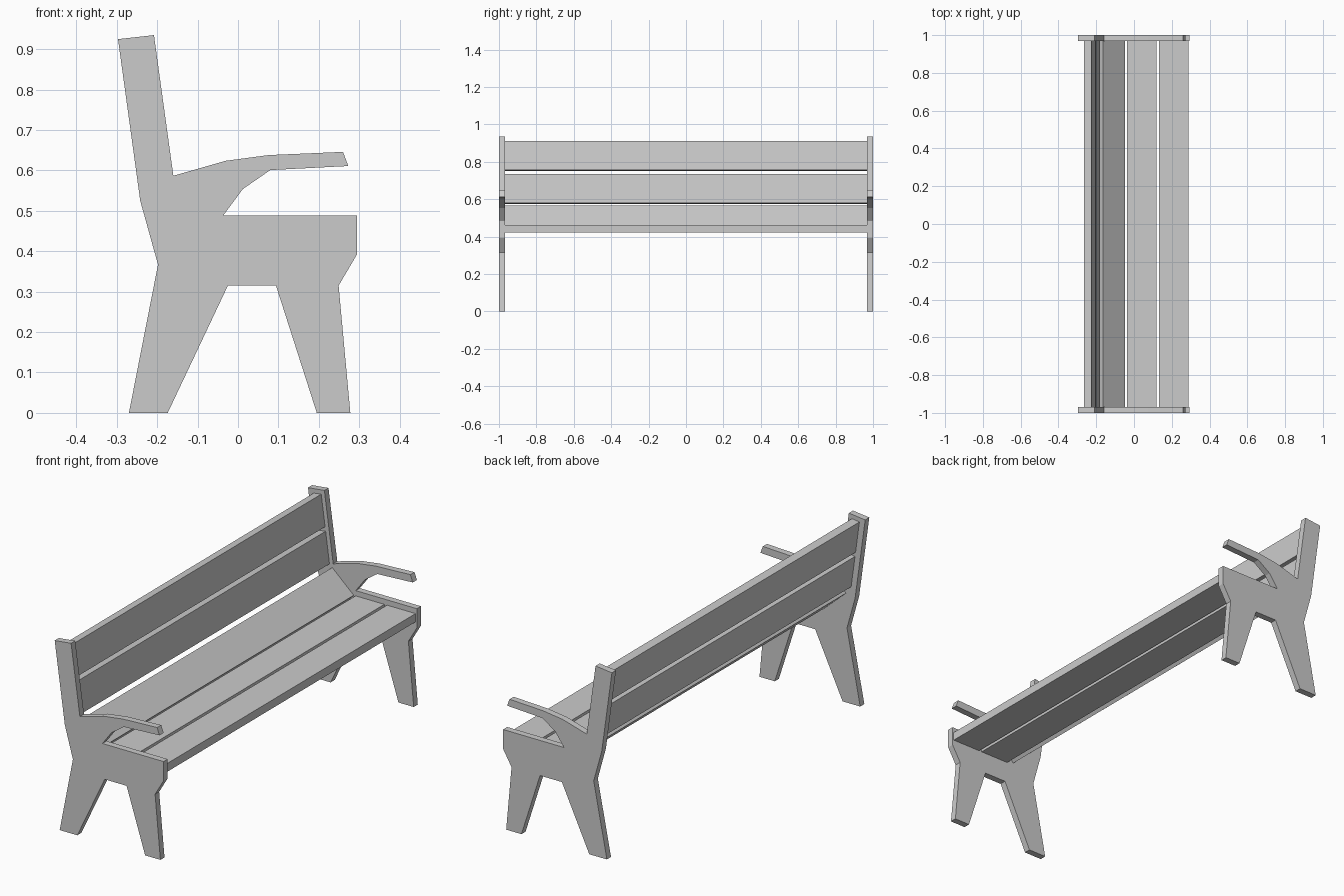
import bpy
from mathutils import Vector

if "Cube" in bpy.data.objects:
    bpy.data.objects.remove(bpy.data.objects["Cube"])


def prism(name, profile, y0, y1):
    """Extrude a closed (x, z) profile along y."""
    n = len(profile)
    verts = [(x, y, z) for y in (y0, y1) for x, z in profile]
    faces = [tuple(range(n)), tuple(reversed(range(n, 2 * n)))]
    faces += [(i, i + n, (i + 1) % n + n, (i + 1) % n) for i in range(n)]
    mesh = bpy.data.meshes.new(name)
    mesh.from_pydata(verts, [], faces)
    obj = bpy.data.objects.new(name, mesh)
    bpy.context.collection.objects.link(obj)
    return obj


def slat(name, start, end, thickness=0.041):
    """Board whose visible face runs from start to end; thickness goes to the right of travel."""
    a, b = Vector(start), Vector(end)
    d = (b - a).normalized()
    off = Vector((d.y, -d.x)) * thickness
    prism(name, [a, a + off, b + off, b], -0.97, 0.97)


# End panels: legs, armrest and back post in one outline (counter-clockwise)
panel = [
    (-0.174, 0), (-0.025, 0.315), (0.094, 0.315), (0.195, 0), (0.278, 0),
    (0.249, 0.315), (0.295, 0.393), (0.295, 0.488), (-0.037, 0.488),
    (0.012, 0.554), (0.08, 0.601), (0.273, 0.611), (0.26, 0.646),
    (0.075, 0.638), (-0.03, 0.624), (-0.16, 0.587), (-0.208, 0.935),
    (-0.297, 0.925), (-0.242, 0.525), (-0.198, 0.367), (-0.27, 0),
]
prism("end_panel_left", panel, -1.0, -0.968)
prism("end_panel_right", panel, 0.968, 1.0)

# Seat boards, then the sloped board, then the backrest boards
slat("seat_slat_front", (0.133, 0.462), (0.288, 0.462))
slat("seat_slat_rear", (-0.038, 0.462), (0.118, 0.462))
slat("sloped_slat", (-0.165, 0.567), (-0.048, 0.462))
slat("back_slat_lower", (-0.201, 0.736), (-0.180, 0.581))
slat("back_slat_upper", (-0.225, 0.912), (-0.204, 0.757))
